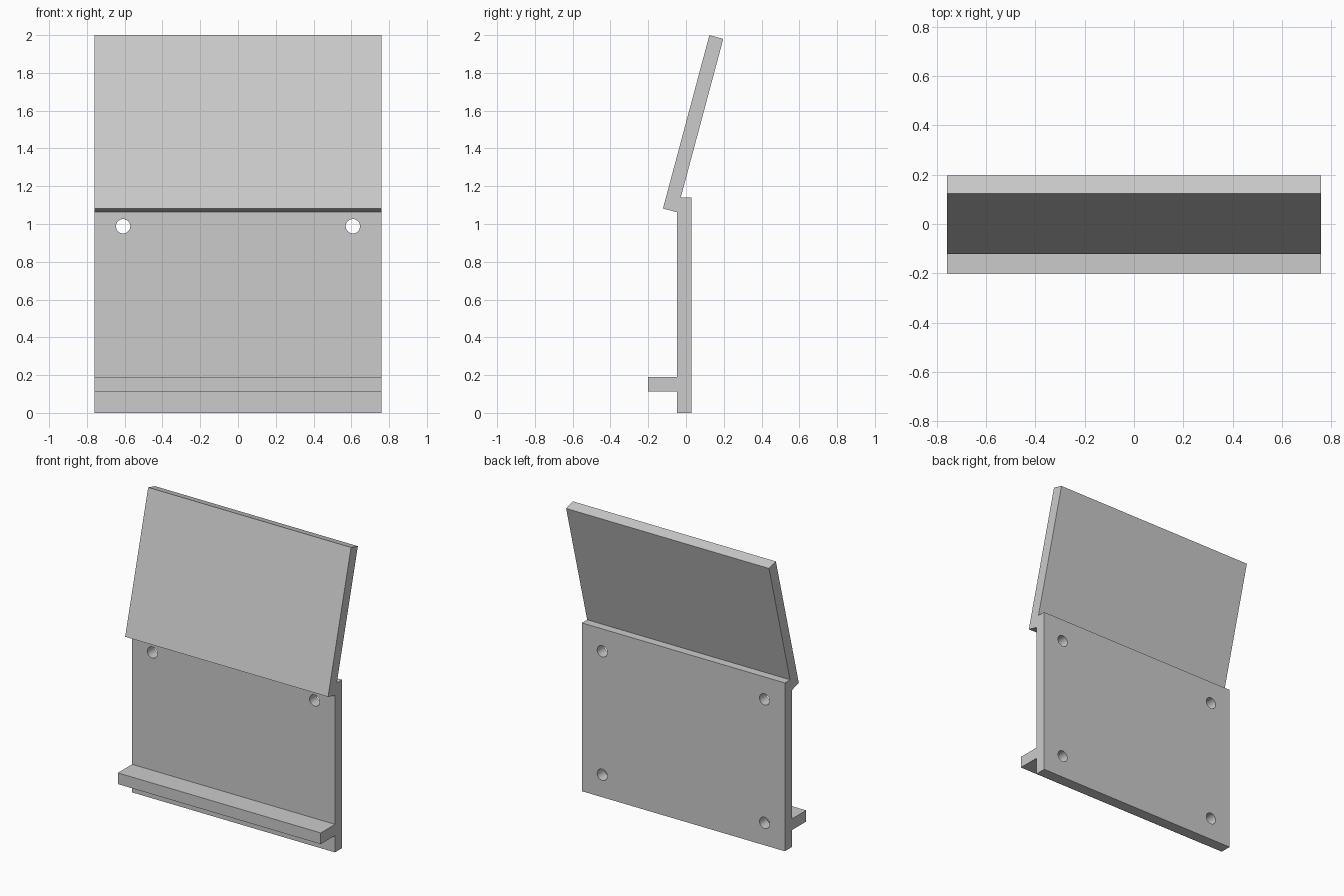
import bpy
import bmesh
from math import radians, sin, cos, pi

if "Cube" in bpy.data.objects:
    bpy.data.objects.remove(bpy.data.objects["Cube"])

W = 0.76      # half width
T = 0.076     # board thickness
FRONT = -0.048  # front face of the back plate


def board(name, profile):
    """Extrude a (y, z) profile across the full width."""
    bm = bmesh.new()
    face = bm.faces.new([bm.verts.new((-W, y, z)) for y, z in profile])
    res = bmesh.ops.extrude_face_region(bm, geom=[face])
    verts = [v for v in res["geom"] if isinstance(v, bmesh.types.BMVert)]
    bmesh.ops.translate(bm, verts=verts, vec=(2 * W, 0, 0))
    bmesh.ops.recalc_face_normals(bm, faces=bm.faces)
    mesh = bpy.data.meshes.new(name)
    bm.to_mesh(mesh)
    bm.free()
    obj = bpy.data.objects.new(name, mesh)
    bpy.context.collection.objects.link(obj)
    return obj


def rect(y0, y1, z0, z1):
    return [(y0, z0), (y1, z0), (y1, z1), (y0, z1)]


# Upright back plate
plate = board("back_plate", rect(FRONT, FRONT + T, 0, 1.14))

# Four screw holes; the lower pair is closed off by the ledge in front
for x in (-0.608, 0.608):
    for z in (0.152, 0.988):
        bpy.ops.mesh.primitive_cylinder_add(
            vertices=32, radius=0.038, depth=0.3,
            location=(x, 0, z), rotation=(pi / 2, 0, 0))
        cutter = bpy.context.object
        cutter.name = "hole_cutter"
        cutter.hide_render = True
        mod = plate.modifiers.new("hole", 'BOOLEAN')
        mod.operation = 'DIFFERENCE'
        mod.solver = 'EXACT'
        mod.object = cutter
        bpy.context.view_layer.objects.active = plate
        bpy.ops.object.modifier_apply(modifier=mod.name)
        bpy.data.objects.remove(cutter, do_unlink=True)

# Front ledge
ledge = board("front_ledge", rect(-0.2, FRONT, 0.114, 0.19))

# Upper panel, leaning back 15 degrees
a, length = radians(15), 0.95
y0, z0 = -0.122, 1.082
up = (length * sin(a), length * cos(a))
out = (T * cos(a), -T * sin(a))
panel = board("tilted_panel", [
    (y0, z0),
    (y0 + out[0], z0 + out[1]),
    (y0 + out[0] + up[0], z0 + out[1] + up[1]),
    (y0 + up[0], z0 + up[1])])

# Smooth hole walls, crisp board edges
for obj in (plate, ledge, panel):
    bpy.ops.object.select_all(action='DESELECT')
    obj.select_set(True)
    bpy.context.view_layer.objects.active = obj
    bpy.ops.object.shade_smooth_by_angle(angle=radians(30))
